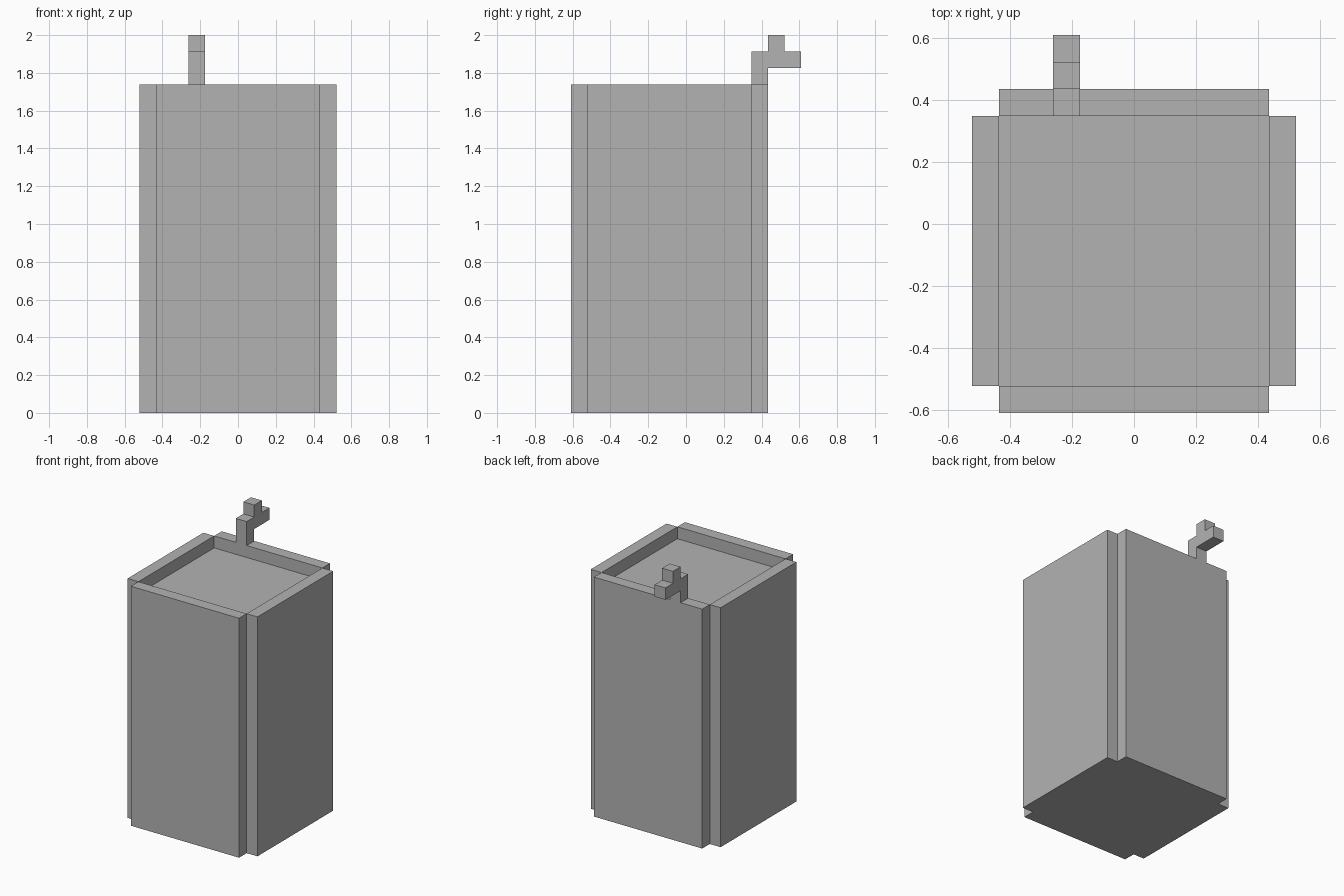
import bpy
import bmesh
from mathutils import Vector

cube = bpy.data.objects.get("Cube")
if cube:
    bpy.data.objects.remove(cube, do_unlink=True)

U = 2 / 23  # one block of the modelling grid

grey = bpy.data.materials.new("plain_grey")
grey.use_nodes = True
colour = (0.45, 0.45, 0.45, 1)
grey.diffuse_color = colour
grey.node_tree.nodes["Principled BSDF"].inputs["Base Color"].default_value = colour


def box(name, low, high):
    """Flat-faced box between two corners given in grid blocks."""
    low, high = Vector(low) * U, Vector(high) * U
    bm = bmesh.new()
    bmesh.ops.create_cube(bm, size=1)
    for v in bm.verts:
        v.co = Vector(h if c > 0 else l for c, l, h in zip(v.co, low, high))
    mesh = bpy.data.meshes.new(name)
    bm.to_mesh(mesh)
    bm.free()
    mesh.materials.append(grey)
    obj = bpy.data.objects.new(name, mesh)
    bpy.context.collection.objects.link(obj)
    return obj


# Body core, its top sunk one block below the rim
box("core", (-5, -6, 0), (5, 4, 19))

# Side panels, leaving the four corners notched
box("front_panel", (-5, -7, 0), (5, -6, 20))
box("back_panel", (-5, 4, 0), (5, 5, 20))
box("left_panel", (5, -6, 0), (6, 4, 20))
box("right_panel", (-6, -6, 0), (-5, 4, 20))

# Spout standing on the back rim
box("spout_post", (-3, 4, 20), (-2, 5, 21))
box("spout_arm", (-3, 4, 21), (-2, 7, 22))
box("spout_knob", (-3, 5, 22), (-2, 6, 23))
